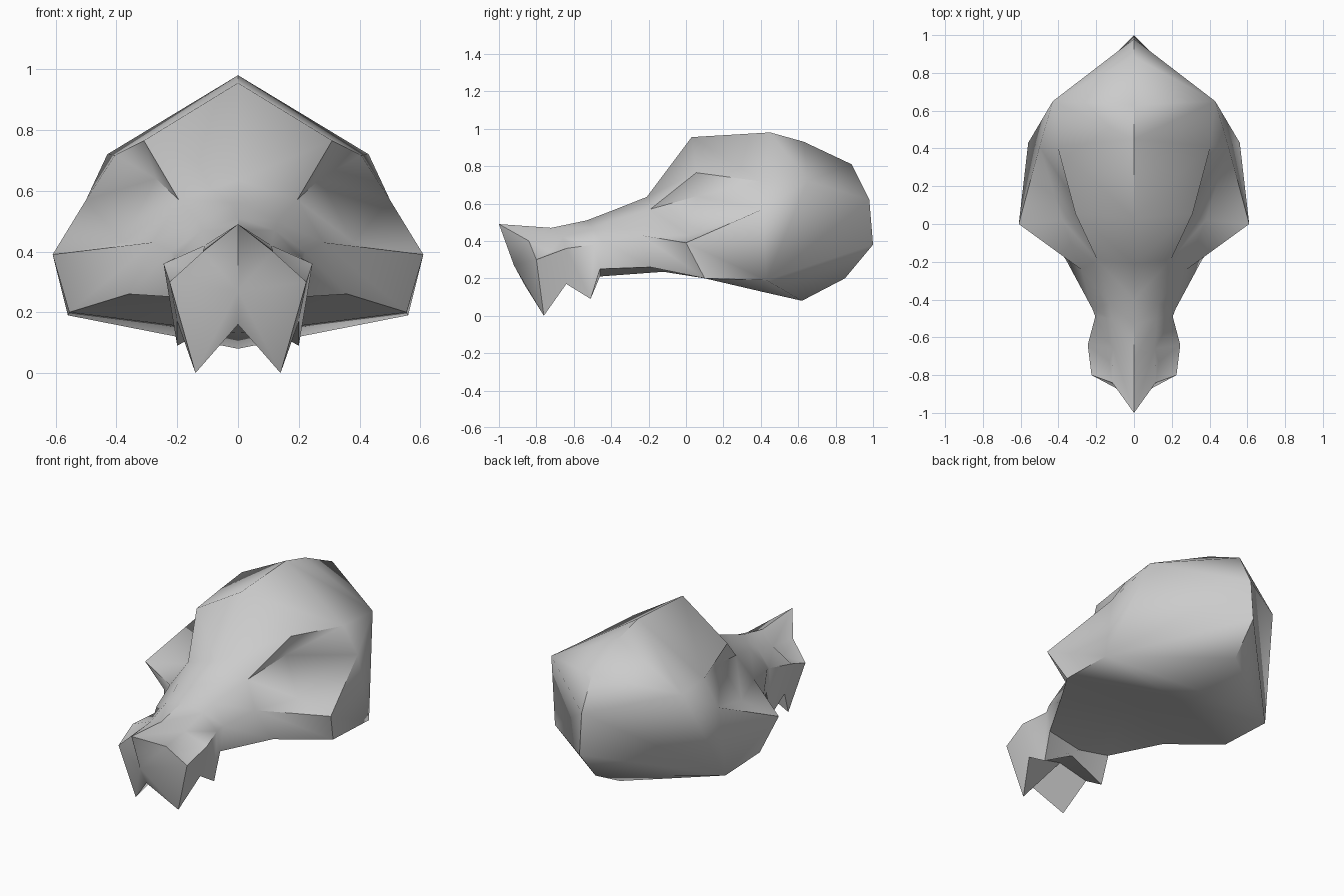
import bpy, bmesh, math
from mathutils import Vector

cube = bpy.data.objects.get("Cube")
if cube:
    bpy.data.objects.remove(cube, do_unlink=True)

# One bone colour
bone = bpy.data.materials.new("grey_bone")
bone.use_nodes = True
bone_colour = (0.6, 0.6, 0.6, 1)
bone.diffuse_color = bone_colour
bone.node_tree.nodes["Principled BSDF"].inputs["Base Color"].default_value = bone_colour

bm = bmesh.new()


def vertex(x, y, z):
    return bm.verts.new(Vector((x, y, z)))


def station(crown, brow, side, lower, base):
    """Half cross-section from the top centre line round to the bottom one."""
    return [vertex(*point) for point in (crown, brow, side, lower, base)]


def fan(centre, rim):
    """Triangles from one vertex to each pair of neighbours along a rim."""
    for first, second in zip(rim, rim[1:]):
        bm.faces.new((centre, first, second))


def bridge(front, back, skipped=()):
    """Join two stations, leaving out the strips used for openings."""
    for i in range(len(front) - 1):
        if i not in skipped:
            bm.faces.new((front[i], back[i], back[i + 1], front[i + 1]))


# Left half of the skull, nose to cranium; the lower points form the teeth
nose = station((0, -1, .49), (.115, -.84, .4), (.225, -.8, .3), (.14, -.76, 0), (0, -.86, .16))
nostril_back = station((0, -.72, .47), (.11, -.66, .42), (.245, -.64, .36), (.2, -.64, .17), (0, -.62, .2))
back_tooth = station((0, -.53, .51), (.12, -.5, .47), (.205, -.49, .38), (.2, -.51, .09), (0, -.52, .2))
muzzle = station((0, -.4, .56), (.13, -.42, .5), (.22, -.45, .4), (.205, -.46, .25), (0, -.46, .21))
socket_front = station((0, -.21, .635), (.195, -.19, .57), (.28, -.24, .43), (.36, -.19, .26), (0, -.12, .235))
socket_middle = station((0, .03, .955), (.31, .055, .765), (.61, 0, .39), (.555, .1, .2), (0, .1, .2))
socket_back = station((0, .45, .98), (.405, .41, .717), (.5, .41, .57), (.56, .43, .19), (0, .4, .13))

OPENING = (1,)
bridge(nose, nostril_back, OPENING)
bridge(nostril_back, back_tooth)
bridge(back_tooth, muzzle)
bridge(muzzle, socket_front)
bridge(socket_front, socket_middle, OPENING)
bridge(socket_middle, socket_back, OPENING)

# Pointed front of the snout
fan(vertex(0, -.92, .27), nose)

# Nostril pit
nostril_rim = [nose[1], nostril_back[1], nostril_back[2], nose[2], nose[1]]
fan(vertex(.13, -.73, .34), nostril_rim)

# Eye socket pit, folded along a line between two deep points
deep_top = vertex(.27, .06, .64)
deep_bottom = vertex(.38, .02, .43)
bm.faces.new((socket_front[1], deep_top, deep_bottom, socket_front[2]))
bm.faces.new((deep_top, socket_back[1], socket_back[2], deep_bottom))
fan(deep_top, [socket_front[1], socket_middle[1], socket_back[1]])
fan(deep_bottom, [socket_back[2], socket_middle[2], socket_front[2]])

# Back of the cranium, fanned from the centre-line keel to two side corners
keel = [vertex(0, y, z) for y, z in
        ((.63, .93), (.885, .81), (.98, .62), (1, .38), (.85, .2), (.62, .08))]
upper_corner = vertex(.43, .65, .72)
lower_corner = socket_back[3]
bm.faces.new((socket_back[0], keel[0], upper_corner, socket_back[1]))
fan(upper_corner, socket_back[1:4])
fan(upper_corner, keel[:3])
bm.faces.new((upper_corner, keel[2], lower_corner))
fan(lower_corner, keel[2:] + [socket_back[4]])

# Mirror to the right half and close the seam
bmesh.ops.mirror(bm, geom=bm.verts[:] + bm.edges[:] + bm.faces[:], axis='X', merge_dist=0.001)
bmesh.ops.remove_doubles(bm, verts=bm.verts[:], dist=0.001)
bmesh.ops.recalc_face_normals(bm, faces=bm.faces[:])

mesh = bpy.data.meshes.new("skull")
bm.to_mesh(mesh)
bm.free()
mesh.materials.append(bone)
skull = bpy.data.objects.new("skull", mesh)
bpy.context.collection.objects.link(skull)

# Smooth bone with crisp socket rims
bpy.ops.object.select_all(action='DESELECT')
skull.select_set(True)
bpy.context.view_layer.objects.active = skull
bpy.ops.object.shade_smooth_by_angle(angle=math.radians(50))
